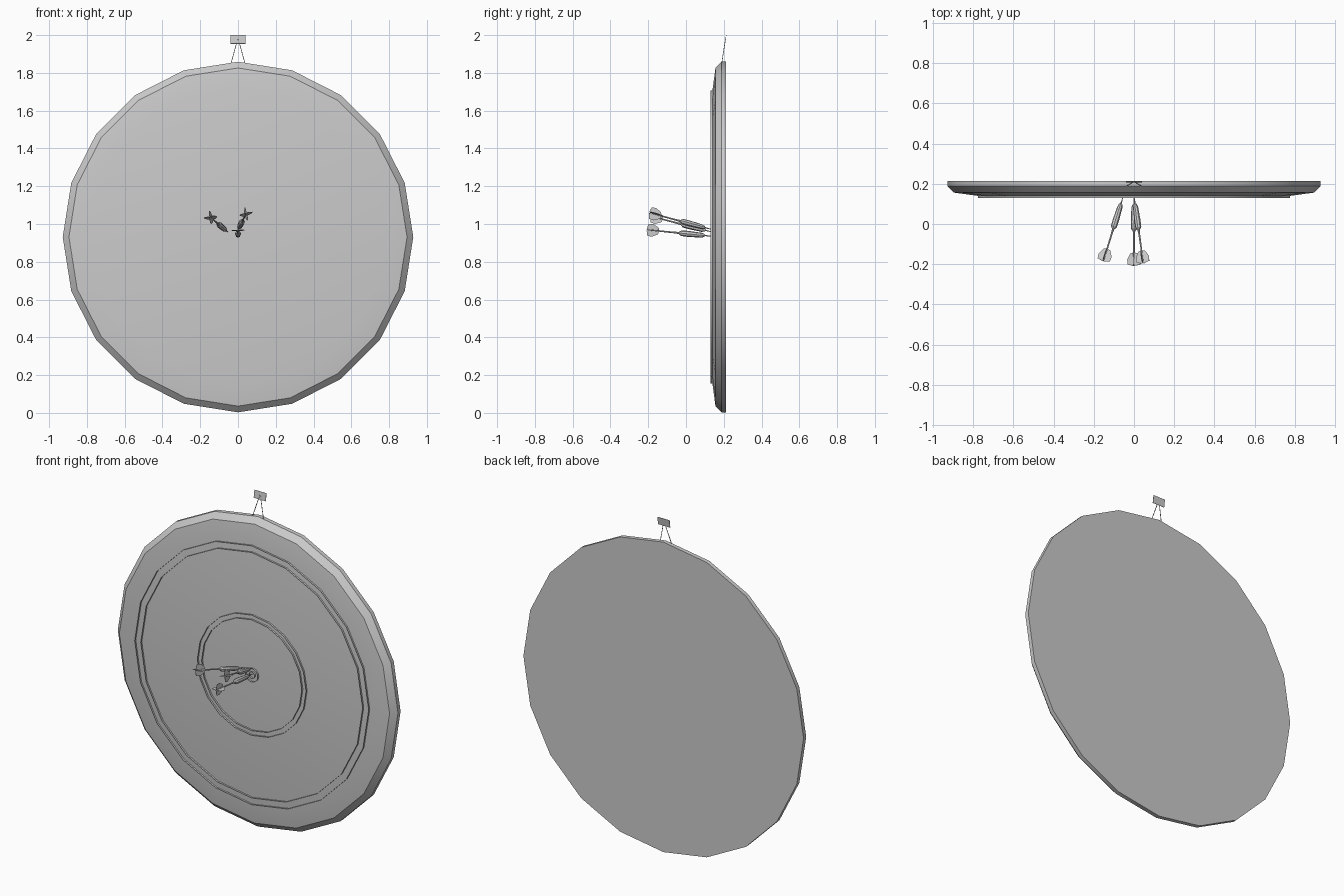
import bpy, bmesh, math
from mathutils import Vector, Matrix

if "Cube" in bpy.data.objects:
    bpy.data.objects.remove(bpy.data.objects["Cube"])

CENTRE_Z = 0.931


def finish(name, bm, matrix=None, smooth=True, recalc=True):
    if recalc:
        bmesh.ops.recalc_face_normals(bm, faces=bm.faces)
    if matrix:
        bm.transform(matrix)
    mesh = bpy.data.meshes.new(name)
    bm.to_mesh(mesh)
    bm.free()
    ob = bpy.data.objects.new(name, mesh)
    bpy.context.collection.objects.link(ob)
    if smooth:
        bpy.ops.object.select_all(action='DESELECT')
        ob.select_set(True)
        bpy.context.view_layer.objects.active = ob
        bpy.ops.object.shade_smooth_by_angle(angle=math.radians(30))
    return ob


def lathe(name, profile, sides, matrix, caps=True):
    """Revolve (distance, radius) points around local z."""
    bm = bmesh.new()
    rings = []
    for d, r in profile:
        rings.append([bm.verts.new((r * math.cos(a), r * math.sin(a), d))
                      for a in (2 * math.pi * i / sides for i in range(sides))])
    for lo, hi in zip(rings, rings[1:]):
        for i in range(sides):
            j = (i + 1) % sides
            bm.faces.new((lo[i], lo[j], hi[j], hi[i]))
    if caps:
        bm.faces.new(rings[0])
        bm.faces.new(rings[-1])
    return finish(name, bm, matrix)


# local z -> world +y, around the board centre
board_mat = Matrix.Translation((0, 0, CENTRE_Z)) @ Matrix.Rotation(-math.pi / 2, 4, 'X')

# Board with bevelled rim
lathe("board", [(0.213, 0.928), (0.188, 0.928), (0.156, 0.895), (0.140, 0.777)],
      20, board_mat)

# Scoring rings: thin upright bands standing on the face
for name, r in (("double_outer", 0.775), ("double_inner", 0.735), ("triple_outer", 0.36),
                ("triple_inner", 0.332), ("bull_outer", 0.04), ("bull_inner", 0.019)):
    lathe(name + "_ring", [(0.141, r), (0.129, r)], 20, board_mat, caps=False)

# Hanger plate
bm = bmesh.new()
bmesh.ops.create_cube(bm, size=1)
bm.transform(Matrix.Diagonal((0.08, 0.002, 0.046, 1)))
finish("hanger_plate", bm,
       Matrix.Translation((0, 0.2095, 1.977)) @ Matrix.Rotation(math.radians(-8), 4, 'X'),
       smooth=False)


def aim(start, end):
    d = Vector(end) - Vector(start)
    # local y stays as close to world up as possible
    z = d.normalized()
    x = Vector((0, 0, 1)).cross(z).normalized()
    y = z.cross(x)
    m = Matrix((x, y, z)).transposed().to_4x4()
    return Matrix.Translation(start) @ m, d.length


# Hanger wires
for side, s in (("left", -1), ("right", 1)):
    m, length = aim((s * 0.037, 0.189, 1.85), (s * 0.002, 0.209, 1.978))
    lathe("hanger_wire_" + side, [(0, 0.002), (length, 0.002)], 4, m)

# Darts: needle, barrel, shaft and four crossed flights
BODY = [(0, 0.001), (0.04, 0.0035), (0.045, 0.009), (0.06, 0.013), (0.13, 0.016),
        (0.165, 0.015), (0.178, 0.006), (0.20, 0.0045), (0.335, 0.0035)]
FLIGHT = [(0.003, 0.283), (0.018, 0.288), (0.034, 0.318), (0.032, 0.343), (0.003, 0.35)]


def dart(name, tip, tail, roll):
    m, _ = aim(tip, tail)
    m = m @ Matrix.Rotation(math.radians(roll), 4, 'Z')
    lathe(name + "_body", BODY, 8, m)
    bm = bmesh.new()
    for k in range(4):
        rot = Matrix.Rotation(k * math.pi / 2, 4, 'Z')
        f = bm.faces.new([bm.verts.new(rot @ Vector((r, 0, d))) for r, d in FLIGHT])
        # thin both-sided blade
        off = rot @ Vector((0, 0.0015, 0))
        ext = bmesh.ops.extrude_face_region(bm, geom=[f], use_keep_orig=True)
        bmesh.ops.translate(bm, vec=off, verts=[v for v in ext["geom"]
                                                if isinstance(v, bmesh.types.BMVert)])
    finish(name + "_flights", bm, m, smooth=False)


dart("dart_left", (-0.053, 0.14, 0.957), (-0.154, -0.19, 1.042), 8)
dart("dart_middle", (0, 0.14, 0.935), (0, -0.213, 0.97), 0)
dart("dart_right", (0.0, 0.14, 0.970), (0.046, -0.195, 1.06), 10)
